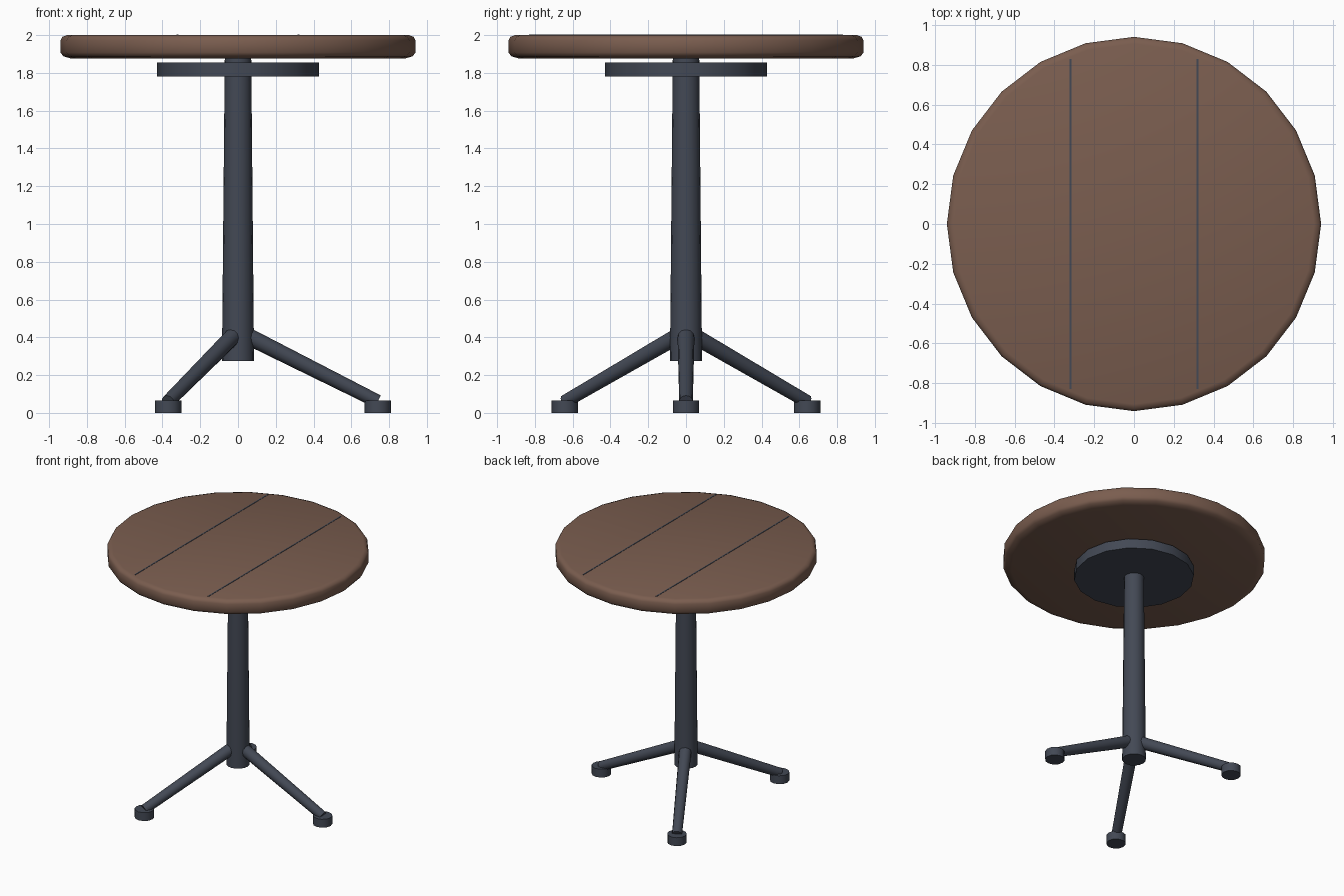
import bpy, math
from mathutils import Vector

cube = bpy.data.objects.get("Cube")
if cube:
    bpy.data.objects.remove(cube, do_unlink=True)


def make_material(name, color):
    mat = bpy.data.materials.new(name)
    mat.use_nodes = True
    mat.diffuse_color = (*color, 1)
    mat.node_tree.nodes["Principled BSDF"].inputs["Base Color"].default_value = (*color, 1)
    return mat


wood = make_material("brown wood", (0.195, 0.110, 0.078))
metal = make_material("dark slate metal", (0.056, 0.066, 0.090))


def lathe(name, profile, sides, mat, angle=40):
    """Closed solid of revolution from (radius, height) points, bottom to top."""
    verts = [(r * math.cos(a), r * math.sin(a), z)
             for r, z in profile
             for a in (math.tau * i / sides for i in range(sides))]
    faces = [(k * sides + i, k * sides + (i + 1) % sides,
              (k + 1) * sides + (i + 1) % sides, (k + 1) * sides + i)
             for k in range(len(profile) - 1) for i in range(sides)]
    last = (len(profile) - 1) * sides
    faces += [tuple(reversed(range(sides))), tuple(range(last, last + sides))]
    mesh = bpy.data.meshes.new(name)
    mesh.from_pydata(verts, [], faces)
    mesh.materials.append(mat)
    obj = bpy.data.objects.new(name, mesh)
    bpy.context.collection.objects.link(obj)
    bpy.ops.object.select_all(action='DESELECT')
    obj.select_set(True)
    bpy.context.view_layer.objects.active = obj
    bpy.ops.object.shade_smooth_by_angle(angle=math.radians(angle))
    return obj


# Round top with softened rim
lathe("tabletop", [(0.88, 1.875), (0.925, 1.888), (0.94, 1.908),
                   (0.94, 1.972), (0.93, 1.991), (0.905, 2.0)], 24, wood, 50)

# Plank seams laid on the top
for side, label in ((-1, "right"), (1, "left")):
    bpy.ops.mesh.primitive_cube_add(size=1, location=(side * 0.32, 0, 1.999))
    seam = bpy.context.object
    seam.name = label + "_plank_seam"
    seam.scale = (0.01, 1.66, 0.006)
    seam.data.materials.append(metal)

# Mounting disc and tapered column
lathe("mounting_disc", [(0.43, 1.78), (0.43, 1.855)], 16, metal)
lathe("column", [(0.085, 0.275), (0.07, 1.885)], 16, metal)

# Three splayed legs with feet
for n in range(3):
    turn = math.tau * n / 3
    out = Vector((math.cos(turn), math.sin(turn), 0))
    start = out * 0.04 + Vector((0, 0, 0.412))
    end = out * 0.74 + Vector((0, 0, 0.06))
    leg = lathe(f"leg_{n + 1}", [(0.045, 0), (0.036, (end - start).length)], 12, metal)
    leg.location = start
    leg.rotation_euler = (end - start).to_track_quat('Z', 'Y').to_euler()
    foot = lathe(f"foot_{n + 1}", [(0.07, 0), (0.07, 0.066)], 12, metal)
    foot.location = out * 0.74
